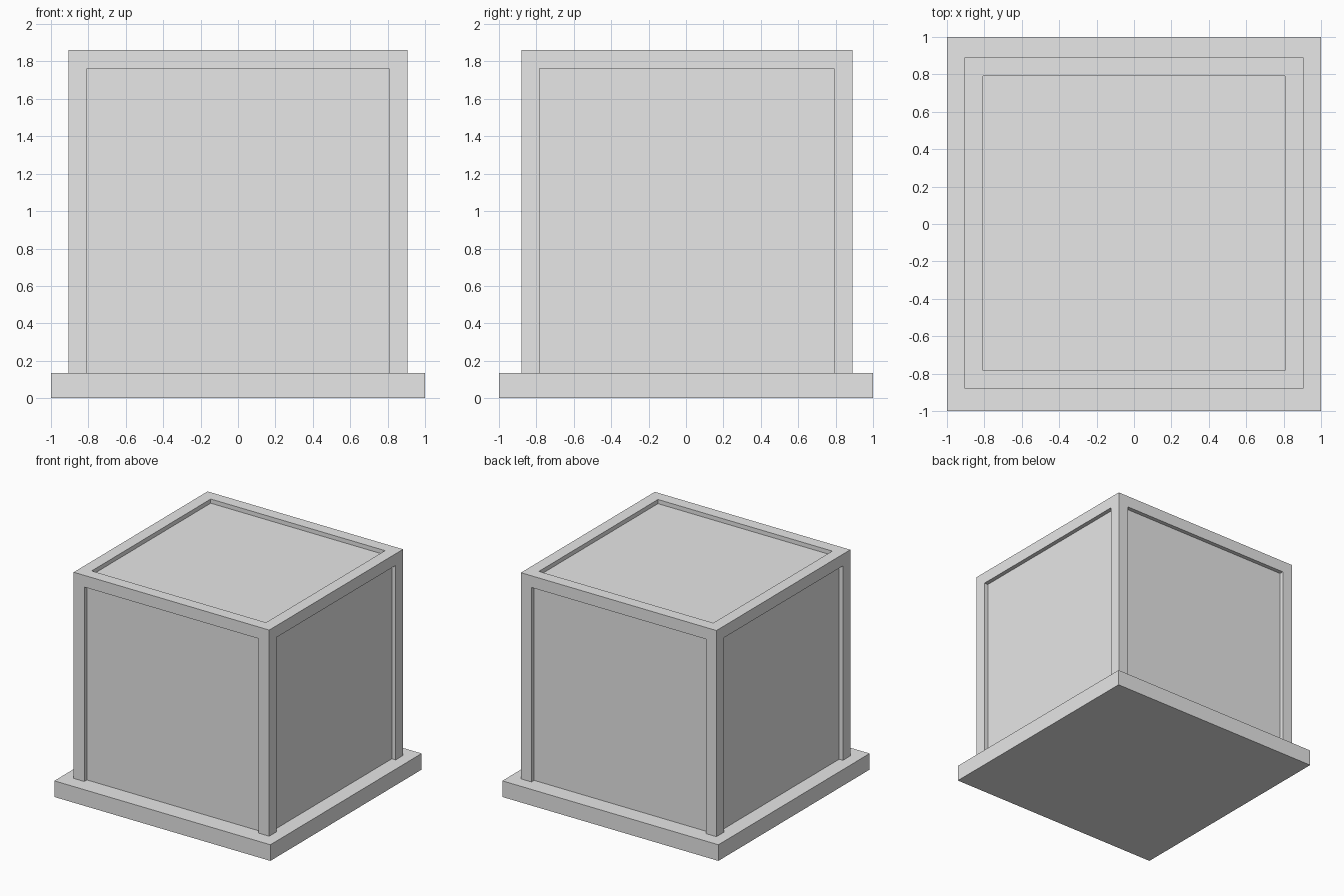
import bpy
import bmesh
from mathutils import Vector

default = bpy.data.objects.get("Cube")
if default:
    bpy.data.objects.remove(default, do_unlink=True)

grey = bpy.data.materials.new("light_grey")
grey.use_nodes = True
colour = (0.8, 0.8, 0.8, 1)
grey.diffuse_color = colour
grey.node_tree.nodes["Principled BSDF"].inputs["Base Color"].default_value = colour


def box(name, low, high):
    """Flat-shaded box between two opposite corners."""
    low, high = Vector(low), Vector(high)
    bm = bmesh.new()
    bmesh.ops.create_cube(bm, size=1)
    for v in bm.verts:
        v.co = (low + high) / 2 + v.co * (high - low)
    mesh = bpy.data.meshes.new(name)
    bm.to_mesh(mesh)
    bm.free()
    mesh.materials.append(grey)
    obj = bpy.data.objects.new(name, mesh)
    bpy.context.collection.objects.link(obj)
    return obj


# Main dimensions
half_x, front, back = 0.905, -0.88, 0.89
base_top, top = 0.135, 1.86
bar, recess = 0.098, 0.035

# Base slab
box("base", (-1, -1, 0), (1, 1, base_top))

# Recessed panels, closed into one case
box("case_panels",
    (-half_x + recess, front + recess, base_top),
    (half_x - recess, back - recess, top - recess))

# Each bar starts at an outer edge and runs inwards
spans_x = {"right": (-half_x, -half_x + bar), "left": (half_x - bar, half_x)}
spans_y = {"front": (front, front + bar), "back": (back - bar, back)}

# Corner posts
for side, (x0, x1) in spans_x.items():
    for end, (y0, y1) in spans_y.items():
        box(f"{end}_{side}_post", (x0, y0, base_top), (x1, y1, top))

# Top rails between the posts
for end, (y0, y1) in spans_y.items():
    box(f"{end}_rail", (-half_x + bar, y0, top - bar), (half_x - bar, y1, top))
for side, (x0, x1) in spans_x.items():
    box(f"{side}_rail", (x0, front + bar, top - bar), (x1, back - bar, top))
